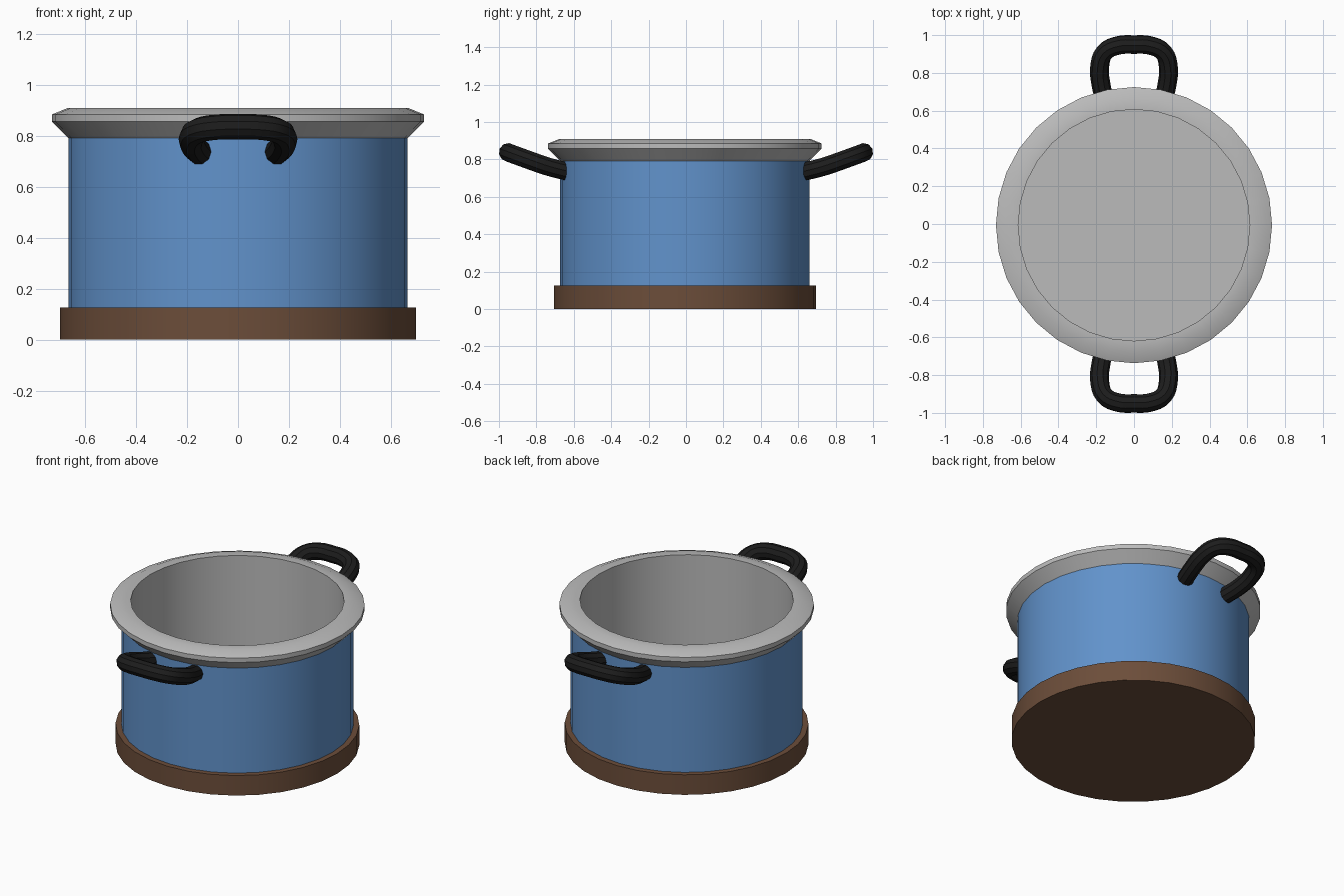
import bpy, bmesh, math
from mathutils import Vector

if "Cube" in bpy.data.objects:
    bpy.data.objects.remove(bpy.data.objects["Cube"])

CY = -0.006   # pot axis sits a hair towards the front
SIDES = 32


def material(name, color):
    m = bpy.data.materials.new(name)
    m.diffuse_color = (*color, 1)
    m.use_nodes = True
    m.node_tree.nodes["Principled BSDF"].inputs["Base Color"].default_value = m.diffuse_color
    return m


def lathe(name, profile, mat=None):
    """Spin an (r, z) profile round the pot axis; r = 0 ends close to a pole."""
    bm = bmesh.new()
    verts = [bm.verts.new((r, 0, z)) for r, z in profile]
    edges = [bm.edges.new(p) for p in zip(verts, verts[1:])]
    bmesh.ops.spin(bm, geom=verts + edges, axis=(0, 0, 1), cent=(0, 0, 0),
                   angle=math.tau, steps=SIDES, use_duplicate=False)
    bmesh.ops.remove_doubles(bm, verts=bm.verts, dist=1e-4)
    bmesh.ops.recalc_face_normals(bm, faces=bm.faces)
    return finish(name, bm, (0, CY, 0), mat)


def finish(name, bm, loc, mat):
    me = bpy.data.meshes.new(name)
    bm.to_mesh(me)
    bm.free()
    ob = bpy.data.objects.new(name, me)
    ob.location = loc
    bpy.context.collection.objects.link(ob)
    if mat:
        me.materials.append(mat)
    bpy.ops.object.select_all(action='DESELECT')
    ob.select_set(True)
    bpy.context.view_layer.objects.active = ob
    bpy.ops.object.shade_smooth_by_angle(angle=math.radians(30))
    return ob


blue = material("blue_enamel", (0.12, 0.29, 0.60))
brown = material("brown_base", (0.15, 0.075, 0.042))
black = material("black_handle", (0.012, 0.012, 0.012))

# Base disc
lathe("base", [(0, 0), (0.70, 0), (0.70, 0.127), (0, 0.127)], brown)

# Pot: blue outer wall, flared rim, inner wall and floor in one closed shell
pot = lathe("pot", [(0, 0.11), (0.667, 0.11), (0.667, 0.792), (0.731, 0.857),
                    (0.731, 0.885), (0.67, 0.91), (0.613, 0.91),
                    (0.613, 0.16), (0, 0.16)])
grey = material("grey_metal", (0.5, 0.5, 0.5))
pot.data.materials.append(grey)
pot.data.materials.append(blue)
for f in pot.data.polygons:
    r = math.hypot(f.center.x, f.center.y)
    if r > 0.64 and f.center.z < 0.79:
        f.material_index = 1

# Handles: tube along a smooth U path, rising outwards
half = [(0.15, 0.635, 0.735), (0.175, 0.74, 0.762), (0.182, 0.83, 0.793),
        (0.155, 0.91, 0.822), (0.085, 0.945, 0.835)]
path = half + [(0, 0.95, 0.837)] + [(-x, y, z) for x, y, z in reversed(half)]


def handle(name, side):
    cu = bpy.data.curves.new(name, 'CURVE')
    cu.dimensions = '3D'
    cu.bevel_depth = 0.05
    cu.bevel_resolution = 3
    cu.resolution_u = 4
    cu.use_fill_caps = True
    sp = cu.splines.new('BEZIER')
    sp.bezier_points.add(len(path) - 1)
    for bp, (x, y, z) in zip(sp.bezier_points, path):
        bp.co = Vector((x, side * y, z))
        bp.handle_left_type = bp.handle_right_type = 'AUTO'
    tmp = bpy.data.objects.new(name + "_path", cu)
    bpy.context.collection.objects.link(tmp)
    bpy.context.view_layer.update()
    me = tmp.evaluated_get(bpy.context.evaluated_depsgraph_get()).to_mesh()
    bm = bmesh.new()
    bm.from_mesh(me)
    bmesh.ops.remove_doubles(bm, verts=bm.verts, dist=1e-5)
    bmesh.ops.recalc_face_normals(bm, faces=bm.faces)
    tmp.to_mesh_clear()
    bpy.data.objects.remove(tmp)
    finish(name, bm, (0, 0, 0), black)


handle("front_handle", -1)
handle("back_handle", 1)
